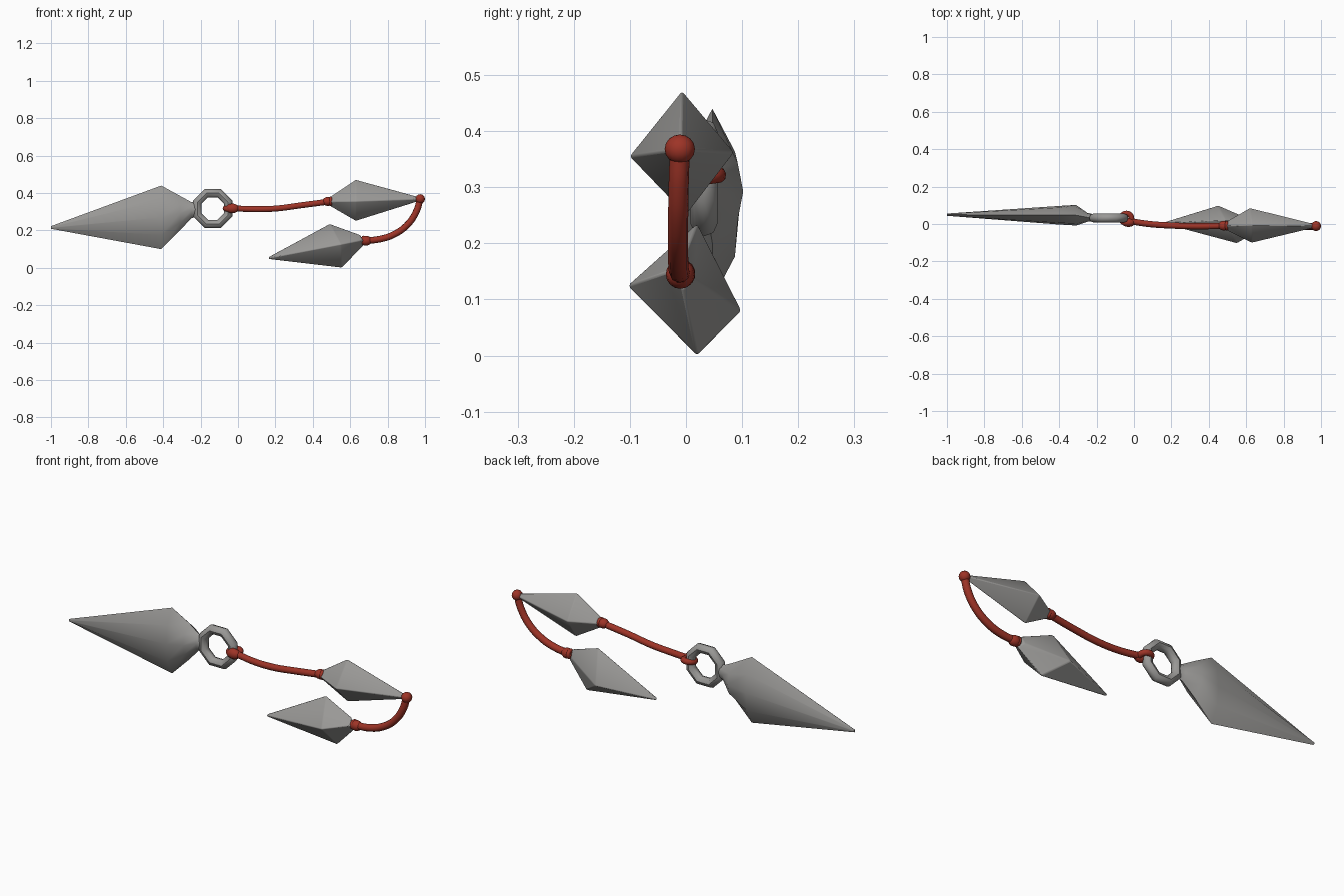
import bpy, bmesh, math
from mathutils import Vector

if "Cube" in bpy.data.objects:
    bpy.data.objects.remove(bpy.data.objects["Cube"])


def material(name, rgb):
    m = bpy.data.materials.new(name)
    m.diffuse_color = (*rgb, 1)
    m.use_nodes = True
    m.node_tree.nodes["Principled BSDF"].inputs["Base Color"].default_value = m.diffuse_color
    return m


STEEL = material("grey steel", (0.32, 0.315, 0.305))
RED = material("red cord", (0.34, 0.034, 0.02))


def finish(ob, mat, angle):
    ob.data.materials.clear()
    ob.data.materials.append(mat)
    bpy.ops.object.select_all(action='DESELECT')
    ob.select_set(True)
    bpy.context.view_layer.objects.active = ob
    bpy.ops.object.shade_smooth_by_angle(angle=math.radians(angle))
    return ob


def loft(name, sections, angle, bevel=0.0):
    """Skin equal-length closed sections and cap both ends."""
    bm = bmesh.new()
    rows = [[bm.verts.new(p) for p in s] for s in sections]
    n = len(rows[0])
    for a, b in zip(rows, rows[1:]):
        for i in range(n):
            j = (i + 1) % n
            bm.faces.new((a[i], a[j], b[j], b[i]))
    bm.faces.new(rows[0])
    bm.faces.new(rows[-1])
    bmesh.ops.recalc_face_normals(bm, faces=bm.faces)
    me = bpy.data.meshes.new(name)
    bm.to_mesh(me)
    bm.free()
    ob = bpy.data.objects.new(name, me)
    bpy.context.collection.objects.link(ob)
    if bevel:
        mod = ob.modifiers.new("soft edges", 'BEVEL')
        mod.width = bevel
        mod.segments = 2
        mod.limit_method = 'ANGLE'
        mod.angle_limit = math.radians(25)
    return finish(ob, STEEL, angle)


def small_blade(name, base, corners, tip):
    """Four-sided dart: narrow base, wide diamond middle, thin tip."""
    base, tip = Vector(base), Vector(tip)
    corners = [Vector(c) for c in corners]
    mid = sum(corners, Vector()) / 4

    def scaled(centre, k):
        return [centre + (c - mid) * k for c in corners]
    loft(name, [scaled(base, 0.25), corners, scaled(tip, 0.06)], 40, 0.005)


def cord(name, points, radius):
    cu = bpy.data.curves.new(name, 'CURVE')
    cu.dimensions = '3D'
    cu.bevel_depth = radius
    cu.bevel_resolution = 3
    cu.resolution_u = 6
    cu.use_fill_caps = True
    sp = cu.splines.new('BEZIER')
    sp.bezier_points.add(len(points) - 1)
    for bp, p in zip(sp.bezier_points, points):
        bp.co = p
        bp.handle_left_type = bp.handle_right_type = 'AUTO'
    ob = bpy.data.objects.new(name, cu)
    bpy.context.collection.objects.link(ob)
    bpy.ops.object.select_all(action='DESELECT')
    ob.select_set(True)
    bpy.context.view_layer.objects.active = ob
    bpy.ops.object.convert(target='MESH')
    finish(bpy.context.object, RED, 60)


def knot(name, loc, scale):
    bpy.ops.mesh.primitive_uv_sphere_add(segments=14, ring_count=8, radius=1, location=loc)
    ob = bpy.context.object
    ob.name = name
    ob.scale = scale
    finish(ob, RED, 60)


def torus(name, loc, rot, big, small, seg, sub, mat, angle):
    bpy.ops.mesh.primitive_torus_add(location=loc, rotation=rot, major_radius=big,
                                     minor_radius=small, major_segments=seg,
                                     minor_segments=sub)
    ob = bpy.context.object
    ob.name = name
    return finish(ob, mat, angle)


# Large flat blade: x, centre y, half thickness, low z, high z
outline = [(-1.0, 0.05, 0.006, 0.209, 0.223),
           (-0.41, 0.047, 0.049, 0.10, 0.44),
           (-0.31, 0.047, 0.055, 0.20, 0.385),
           (-0.25, 0.036, 0.024, 0.265, 0.352),
           (-0.22, 0.033, 0.020, 0.275, 0.350)]
oval = [(0, 1), (0.82, 0.55), (1, 0), (0.82, -0.55),
        (0, -1), (-0.82, -0.55), (-1, 0), (-0.82, 0.55)]
loft("large_blade",
     [[(x, y + u * h, (lo + hi) / 2 + v * (hi - lo) / 2) for u, v in oval]
      for x, y, h, lo, hi in outline], 50)

# Octagonal ring behind the large blade
torus("ring", (-0.135, 0.032, 0.317), (math.pi / 2, math.pi / 8, 0),
      0.089, 0.024, 8, 8, STEEL, 46)

# Two darts, corners ordered top, front, bottom, back
small_blade("upper_dart", (0.495, -0.01, 0.355),
            [(0.63, -0.007, 0.472), (0.63, -0.101, 0.355),
             (0.63, 0.0, 0.25), (0.62, 0.086, 0.362)],
            (0.985, -0.01, 0.368))
small_blade("lower_dart", (0.66, -0.008, 0.145),
            [(0.49, 0.02, 0.236), (0.55, -0.104, 0.125),
             (0.555, 0.02, 0.0), (0.45, 0.099, 0.08)],
            (0.165, 0.005, 0.052))

# Cords
cord("long_cord", [(-0.02, 0.015, 0.318), (0.08, 0.0, 0.314), (0.2, -0.008, 0.317),
                   (0.34, -0.012, 0.335), (0.5, -0.009, 0.356)], 0.0165)
cord("curved_cord", [(0.973, -0.011, 0.365), (0.955, -0.013, 0.305),
                     (0.91, -0.014, 0.235), (0.84, -0.014, 0.182),
                     (0.76, -0.013, 0.154), (0.66, -0.009, 0.145)], 0.018)

# Loop round the ring, with a knot at its side
torus("ring_loop", (-0.04, 0.03, 0.318), (0.15, 0, 0), 0.027, 0.015, 16, 10, RED, 60)
knot("ring_knot", (-0.03, 0.008, 0.318), (0.036, 0.024, 0.026))

# Knots where cords meet the darts
knot("upper_dart_knot", (0.48, -0.009, 0.355), (0.03, 0.026, 0.024))
knot("tip_knot", (0.974, -0.011, 0.368), (0.026, 0.027, 0.026))
knot("lower_dart_knot", (0.685, -0.01, 0.145), (0.032, 0.026, 0.026))
for name, x, z in (("upper_binding", 0.495, 0.356), ("lower_binding", 0.67, 0.146)):
    torus(name, (x, -0.009, z), (0, math.pi / 2, 0), 0.016, 0.01, 14, 8, RED, 60)
